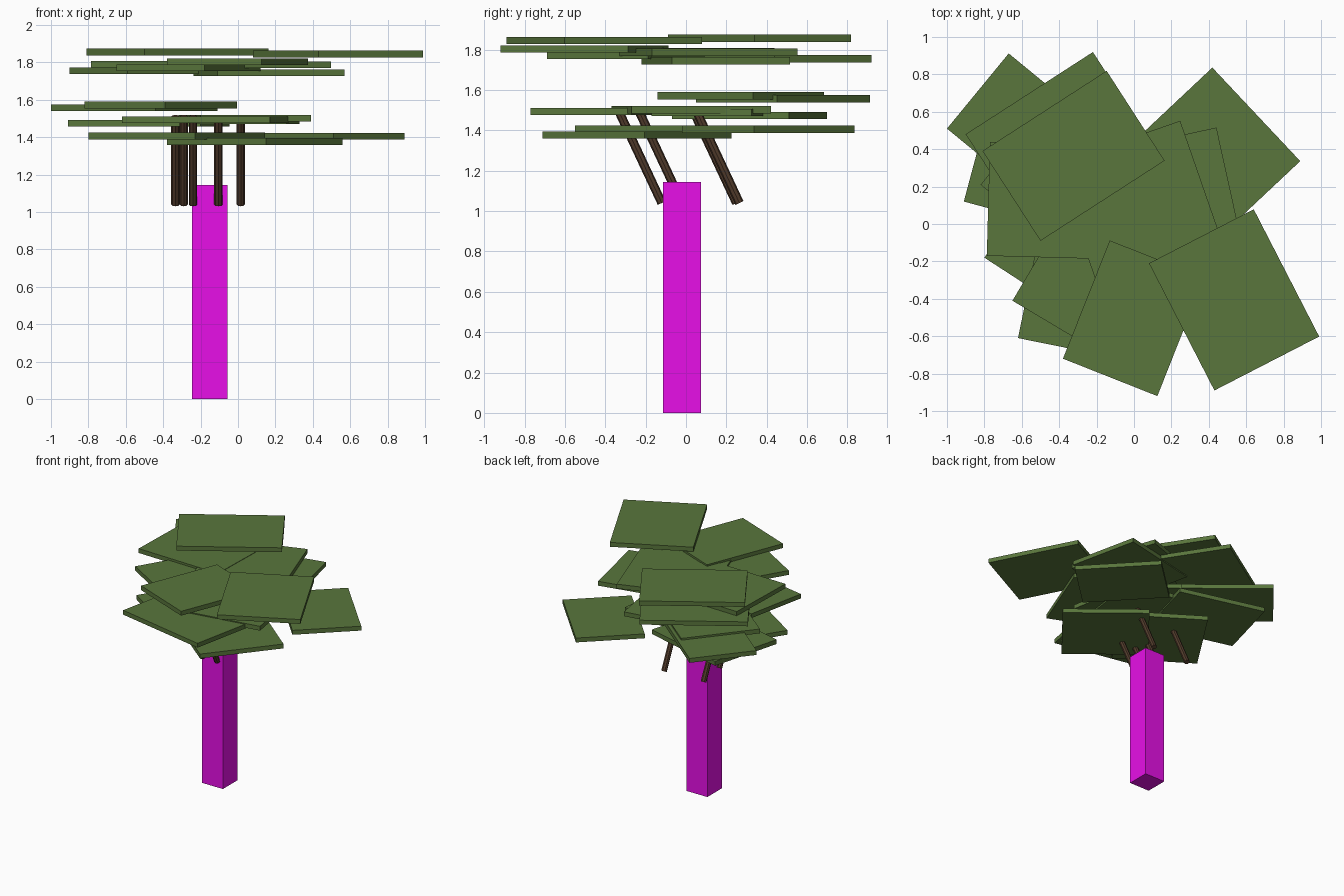
import bpy, math
from mathutils import Vector


def material(name, rgb):
    m = bpy.data.materials.new(name)
    m.diffuse_color = (*rgb, 1)
    return m


GREEN = material("leaf_green", (0.10, 0.18, 0.045))
BROWN = material("branch_brown", (0.085, 0.045, 0.025))
MAGENTA = material("trunk_magenta", (0.8, 0.005, 0.8))


def box(name, centre, size, angle, mat):
    bpy.ops.mesh.primitive_cube_add(size=1, location=centre, rotation=(0, 0, angle))
    o = bpy.context.object
    o.name = name
    o.scale = size
    o.data.materials.append(mat)


def leaf_slab(i, ax, ay, bx, by, depth, z):
    """Flat slab: front edge runs a -> b, depth extends to the left of that edge."""
    a, b = Vector((ax, ay)), Vector((bx, by))
    edge = b - a
    normal = Vector((-edge.y, edge.x)).normalized()
    c = (a + b) / 2 + normal * depth / 2
    box(f"leaf_slab_{i}", (c.x, c.y, z), (edge.length, depth, 0.036),
        math.atan2(edge.y, edge.x), GREEN)


def branch(i, x, y):
    """Thin stick leaning towards the front."""
    low, high = Vector((x, y, 1.04)), Vector((x, y - 0.22, 1.51))
    d = high - low
    bpy.ops.mesh.primitive_cylinder_add(vertices=8, radius=0.022, depth=d.length,
                                        location=(low + high) / 2,
                                        rotation=(math.atan2(-d.y, d.z), 0, 0))
    o = bpy.context.object
    o.name = f"branch_{i}"
    o.data.materials.append(BROWN)


# Trunk
box("trunk", (-0.152, -0.02, 0.5725), (0.19, 0.19, 1.145), 0, MAGENTA)

# Branches
for i, (x, y) in enumerate([(-0.335, 0.25), (0.015, 0.265), (-0.29, -0.02),
                            (-0.105, -0.12), (-0.24, -0.12)]):
    branch(i, x, y)

# Foliage: edge start x, y, edge end x, y, depth, height
slabs = [
    # upper tier
    (-0.81, 0.39, -0.50, -0.09, 0.79, 1.856),
    (0.08, -0.21, 0.43, -0.89, 0.63, 1.845),
    (-0.38, -0.72, 0.125, -0.92, 0.68, 1.803),
    (-0.42, 0.32, -0.17, -0.40, 0.706, 1.787),
    (-0.787, -0.17, -0.05, -0.19, 0.61, 1.790),
    (-0.90, 0.48, -0.59, 0.00, 0.81, 1.755),
    (-0.65, -0.41, -0.18, -0.69, 0.585, 1.772),
    (-0.11, -0.22, 0.57, -0.07, 0.60, 1.745),
    # middle tier
    (-1.00, 0.51, -0.44, 0.05, 0.52, 1.557),
    (-0.82, 0.21, -0.39, -0.14, 0.61, 1.572),
    (-0.62, -0.61, 0.17, -0.77, 0.51, 1.494),
    (-0.20, -0.37, 0.39, -0.27, 0.70, 1.502),
    (-0.91, 0.12, -0.20, -0.07, 0.60, 1.474),
    (-0.24, -0.10, 0.26, -0.17, 0.50, 1.488),
    # lower tier
    (0.04, 0.48, 0.51, -0.02, 0.52, 1.405),
    (-0.80, -0.18, -0.23, -0.55, 0.69, 1.407),
    (-0.38, -0.28, 0.15, -0.71, 0.65, 1.377),
]
for i, s in enumerate(slabs):
    leaf_slab(i, *s)
